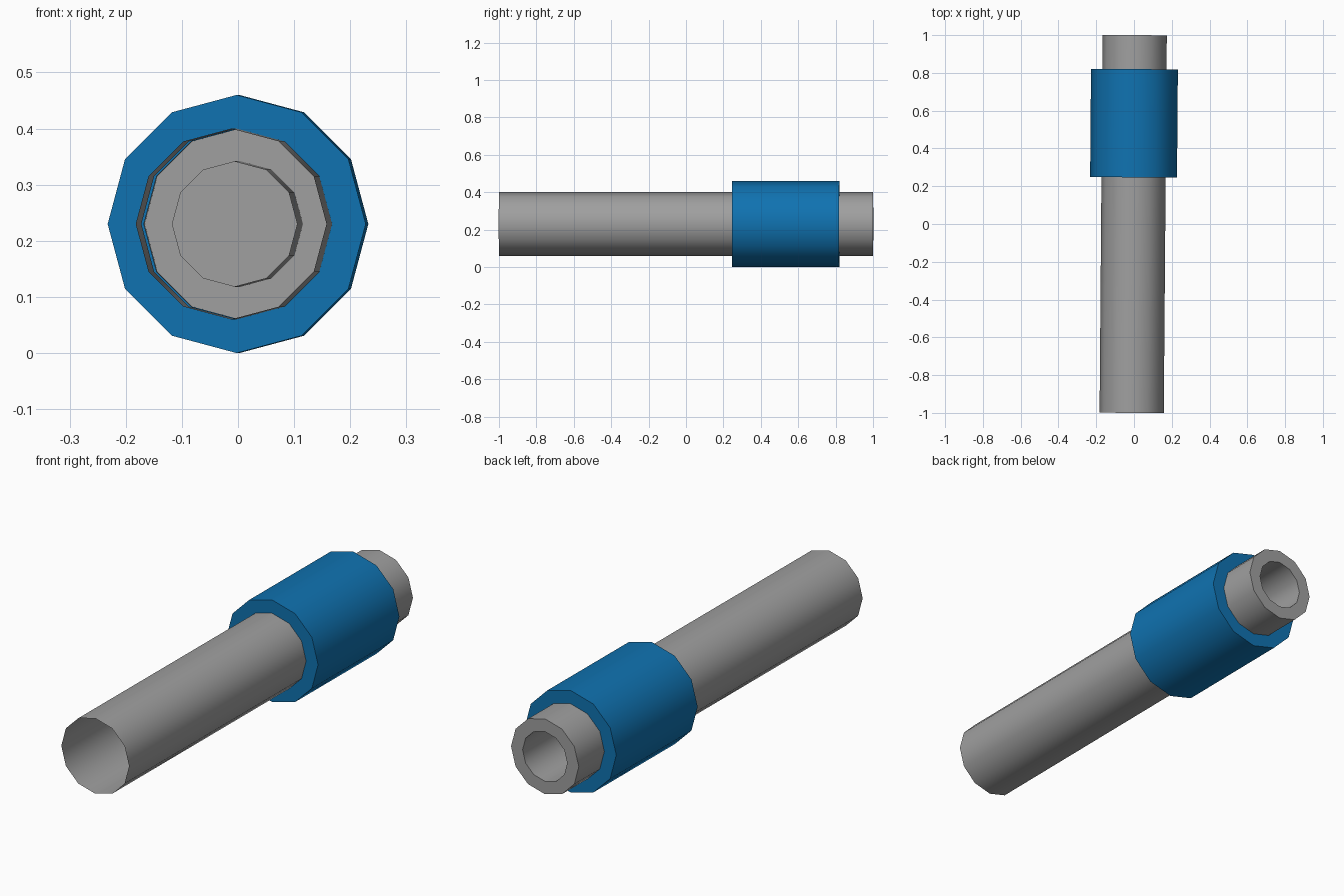
import bpy, bmesh, math
from mathutils import Matrix

if "Cube" in bpy.data.objects:
    bpy.data.objects.remove(bpy.data.objects["Cube"])

SIDES = 12
YAW = Matrix.Rotation(-0.008, 4, 'Z')        # the model is turned very slightly
PIVOT_Y, AXIS_Z = 0.533, 0.23


def material(name, rgb):
    m = bpy.data.materials.new(name)
    m.diffuse_color = (*rgb, 1)
    m.use_nodes = True
    m.node_tree.nodes["Principled BSDF"].inputs["Base Color"].default_value = m.diffuse_color
    return m


grey = material("grey_metal", (0.35, 0.35, 0.35))
blue = material("blue_sleeve", (0.005, 0.17, 0.44))


def lathe(name, profile, mat, cap_end=False):
    """Revolve (y, radius) points around the long axis, as an open shell."""
    bm = bmesh.new()
    rings = []
    for y, r in profile:
        ring = []
        for i in range(SIDES):
            a = 2 * math.pi * i / SIDES
            ring.append(bm.verts.new((r * math.cos(a), y - PIVOT_Y, r * math.sin(a))))
        rings.append(ring)
    for a, b in zip(rings, rings[1:]):
        for i in range(SIDES):
            j = (i + 1) % SIDES
            bm.faces.new((a[i], b[i], b[j], a[j]))
    if cap_end:
        bm.faces.new(rings[-1][::-1])
    bm.transform(Matrix.Translation((0, PIVOT_Y, AXIS_Z)) @ YAW)
    me = bpy.data.meshes.new(name)
    bm.to_mesh(me)
    bm.free()
    me.materials.append(mat)
    ob = bpy.data.objects.new(name, me)
    bpy.context.collection.objects.link(ob)
    bpy.ops.object.select_all(action='DESELECT')
    ob.select_set(True)
    bpy.context.view_layer.objects.active = ob
    bpy.ops.object.shade_smooth_by_angle(angle=math.radians(40))
    return ob


# long open front tube
lathe("front_tube", [(-1, 0.17), (0.247, 0.17)], grey)
# wide sleeve with a ring at each end
lathe("sleeve", [(0.247, 0.17), (0.247, 0.23), (0.82, 0.23), (0.82, 0.17)], blue)
# rear tube with rim and a deep closed bore
lathe("rear_tube", [(0.82, 0.17), (1, 0.17), (1, 0.112), (-0.2, 0.112)], grey, cap_end=True)
